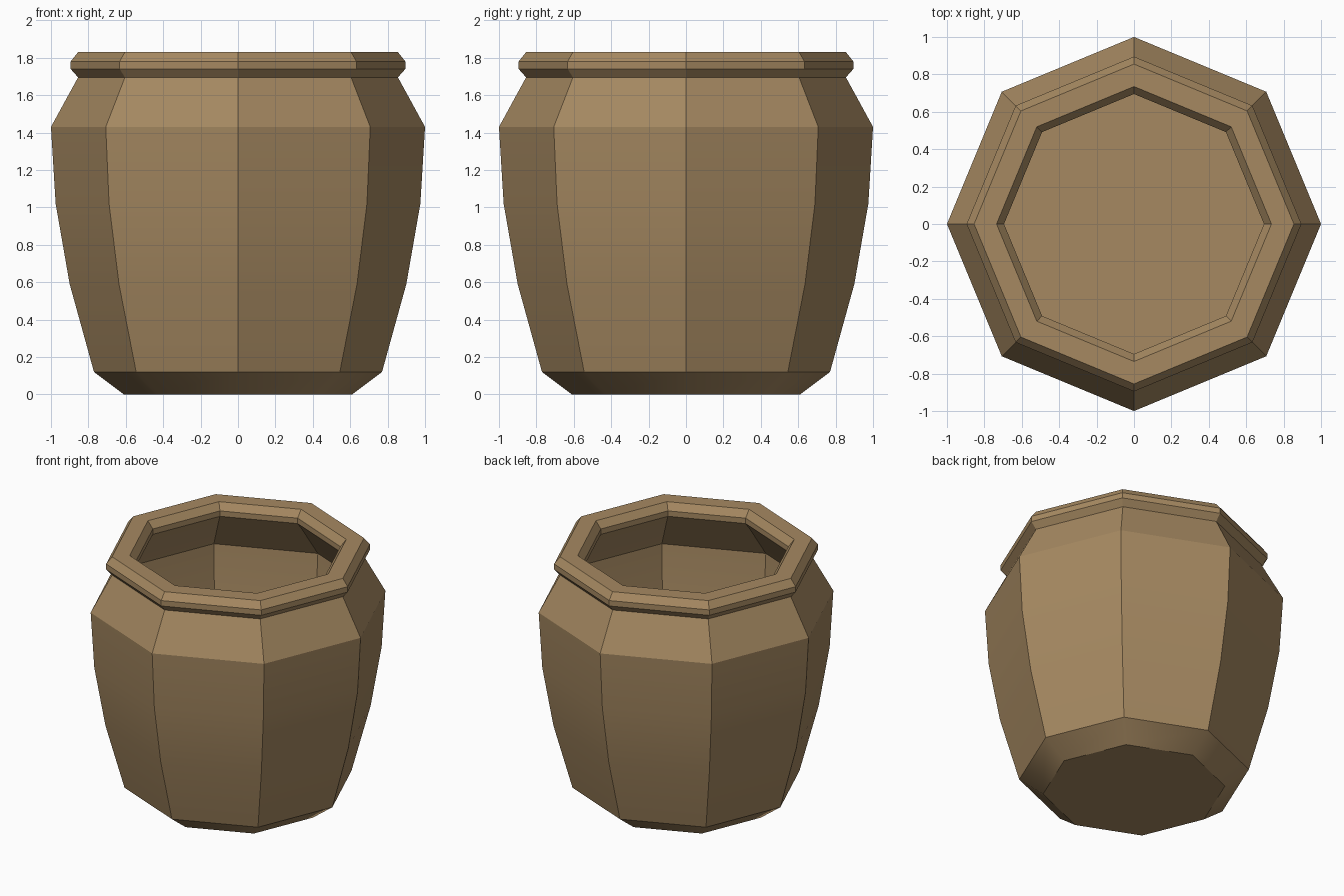
import bpy, bmesh, math

if "Cube" in bpy.data.objects:
    bpy.data.objects.remove(bpy.data.objects["Cube"])

SIDES = 8

# (radius, height) from the outer foot, over the rim, down to the inner floor
profile = [
    (0.61, 0.00), (0.77, 0.12), (0.90, 0.59), (0.975, 1.02), (1.00, 1.43),
    (0.855, 1.695), (0.895, 1.74), (0.895, 1.78), (0.855, 1.83),
    (0.735, 1.83), (0.695, 1.78), (0.695, 1.74), (0.745, 1.68),
    (0.93, 1.43), (0.905, 1.02), (0.83, 0.60), (0.71, 0.13), (0.70, 0.08),
]

# Pot body: rings joined by quads, capped at foot and inner floor
bm = bmesh.new()
rings = []
for r, z in profile:
    rings.append([bm.verts.new((r * math.cos(math.tau * i / SIDES),
                                r * math.sin(math.tau * i / SIDES), z))
                  for i in range(SIDES)])
for a, b in zip(rings, rings[1:]):
    for i in range(SIDES):
        j = (i + 1) % SIDES
        bm.faces.new((a[i], a[j], b[j], b[i]))
bm.faces.new(rings[0])
bm.faces.new(rings[-1])
bmesh.ops.recalc_face_normals(bm, faces=bm.faces)

mesh = bpy.data.meshes.new("pot")
bm.to_mesh(mesh)
bm.free()
pot = bpy.data.objects.new("pot", mesh)
bpy.context.collection.objects.link(pot)

# Clay colour
clay = bpy.data.materials.new("clay")
clay.diffuse_color = (0.38, 0.25, 0.12, 1)
clay.use_nodes = True
clay.node_tree.nodes["Principled BSDF"].inputs["Base Color"].default_value = clay.diffuse_color
mesh.materials.append(clay)

# Soft shading on shallow bends, crisp facets elsewhere
bpy.context.view_layer.objects.active = pot
pot.select_set(True)
bpy.ops.object.shade_smooth_by_angle(angle=math.radians(30))
